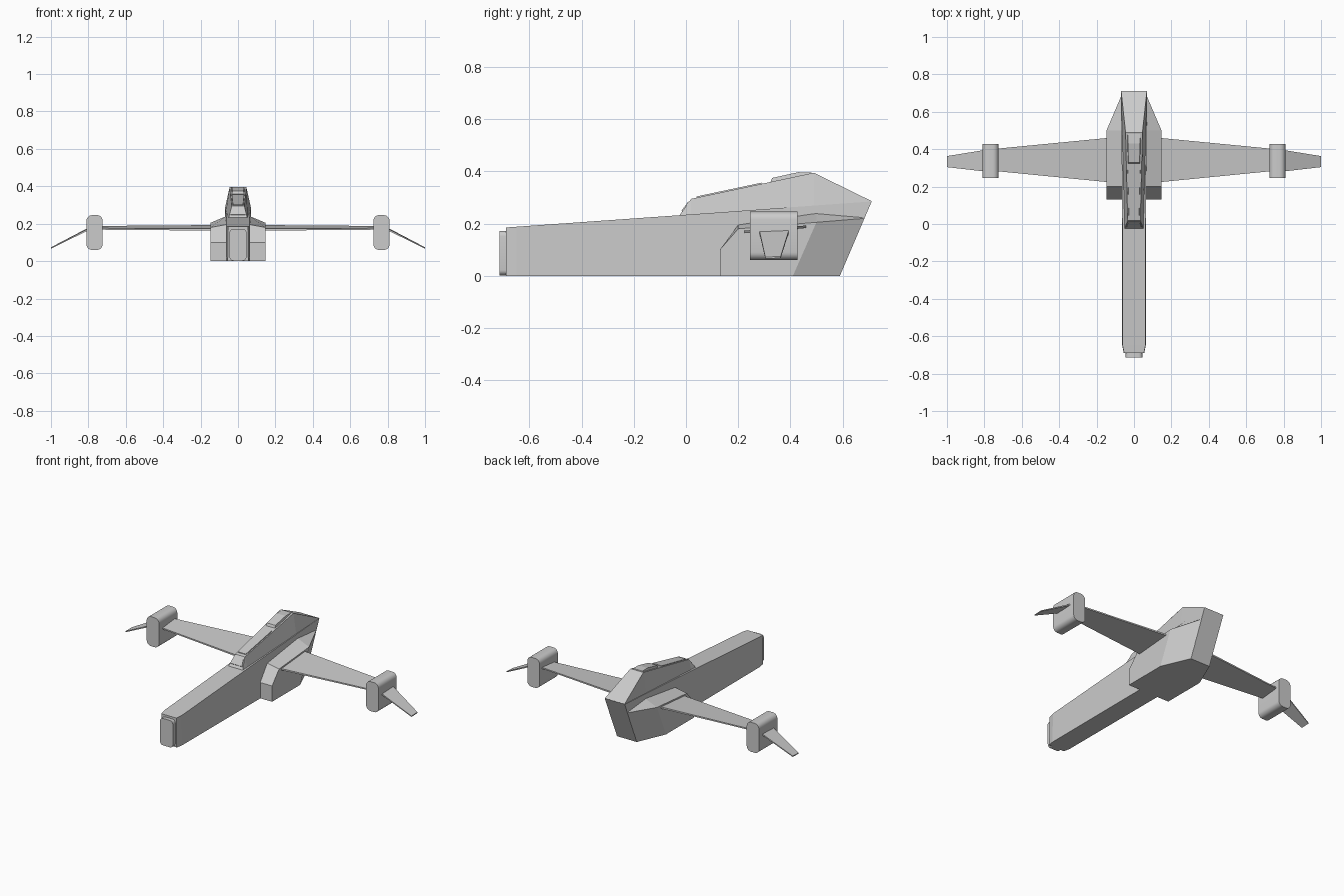
import bpy, bmesh, math
from mathutils import Vector

if "Cube" in bpy.data.objects:
    bpy.data.objects.remove(bpy.data.objects["Cube"], do_unlink=True)

GREY = (0.6, 0.6, 0.6, 1)
mat = bpy.data.materials.new("hull_grey")
mat.use_nodes = True
mat.diffuse_color = GREY
mat.node_tree.nodes["Principled BSDF"].inputs["Base Color"].default_value = GREY


def loft(name, rings):
    """Skin a closed solid through matching rings of points."""
    bm = bmesh.new()
    rows = [[bm.verts.new(p) for p in ring] for ring in rings]
    n = len(rows[0])
    for a, b in zip(rows, rows[1:]):
        for i in range(n):
            j = (i + 1) % n
            bm.faces.new((a[i], a[j], b[j], b[i]))
    bm.faces.new(rows[0])
    bm.faces.new(rows[-1])
    bmesh.ops.recalc_face_normals(bm, faces=bm.faces)
    mesh = bpy.data.meshes.new(name)
    bm.to_mesh(mesh)
    bm.free()
    obj = bpy.data.objects.new(name, mesh)
    bpy.context.collection.objects.link(obj)
    mesh.materials.append(mat)
    return obj


def across(stations):
    """Symmetric cross-sections: (y_low, z_low, half_low, y_top, z_top, half_top)."""
    return [[(-wl, yl, zl), (wl, yl, zl), (wt, yt, zt), (-wt, yt, zt)]
            for yl, zl, wl, yt, zt, wt in stations]


def rounded(cx, cz, hw, hh, r, y, steps=5):
    """Rounded rectangle in the xz plane."""
    pts = []
    for k, (sx, sz) in enumerate(((1, 1), (-1, 1), (-1, -1), (1, -1))):
        for s in range(steps + 1):
            a = math.radians(90 * (k + s / steps))
            pts.append((cx + sx * (hw - r) + r * math.cos(a), y,
                        cz + sz * (hh - r) + r * math.sin(a)))
    return pts


def smooth(obj):
    bpy.ops.object.select_all(action="DESELECT")
    obj.select_set(True)
    bpy.context.view_layer.objects.active = obj
    bpy.ops.object.shade_smooth_by_angle(angle=math.radians(35))


# Long wedge fuselage with a raked tail
loft("fuselage", across([
    (-0.69, 0, 0.055, -0.69, 0.185, 0.053),
    (-0.65, 0, 0.063, -0.65, 0.188, 0.061),
    (0.1, 0, 0.065, 0.1, 0.241, 0.063),
    (0.59, 0, 0.068, 0.712, 0.285, 0.07)]))

# Nose plate
smooth(loft("nose_plate", [rounded(0, 0.087, 0.045, 0.085, 0.02, y)
                           for y in (-0.715, -0.68)]))

# Cockpit housing: sloped windscreen, rising roof, falling rear deck
loft("cockpit", across([
    (-0.025, 0.23, 0.05, -0.022, 0.236, 0.049),
    (0.02, 0.23, 0.052, 0.02, 0.295, 0.034),
    (0.49, 0.265, 0.064, 0.49, 0.395, 0.045),
    (0.705, 0.28, 0.069, 0.712, 0.286, 0.069)]))

# Raised roof hatch and windscreen panels
loft("roof_hatch", across([
    (0.32, 0.35, 0.034, 0.33, 0.375, 0.03),
    (0.44, 0.375, 0.036, 0.43, 0.397, 0.032),
    (0.49, 0.385, 0.036, 0.48, 0.396, 0.032)]))
loft("windscreen_panel", across([
    (-0.013, 0.245, 0.04, -0.017, 0.25, 0.039),
    (0.013, 0.28, 0.032, 0.009, 0.285, 0.031)]))
loft("roof_panel", across([
    (0.04, 0.294, 0.029, 0.04, 0.304, 0.027),
    (0.29, 0.347, 0.035, 0.29, 0.357, 0.033)]))

for side, s in (("left", 1), ("right", -1)):
    # Side body: bevelled front, shoulder and tapered rear
    profile = ((0.13, 0.13, 0.1, 0.1), (0.2, 0.2, 0.18, 0.195),
               (0.41, 0.5, 0.205, 0.24), (0.59, 0.683, 0.22, 0.225))
    rings = []
    for k, (low_y, top_y, outer_z, inner_z) in enumerate(profile):
        w = 0.069 if k == 3 else 0.147
        rings.append([(s * 0.04, low_y, 0), (s * w, low_y, 0),
                      (s * w, top_y, outer_z), (s * 0.064, top_y, inner_z),
                      (s * 0.04, top_y, inner_z)])
    loft(side + "_side_body", rings)

    # Main wing, tilted slightly down at its leading edge
    def chord(x, y0, y1, z0, z1, t):
        return [(s * x, y0, z0), (s * x, y1, z1),
                (s * x, y1, z1 + t), (s * x, y0, z0 + t)]

    loft(side + "_wing", [chord(0.1, 0.22, 0.464, 0.163, 0.183, 0.01),
                          chord(0.74, 0.283, 0.402, 0.168, 0.18, 0.008)])

    # Rounded wing pod
    smooth(loft(side + "_pod", [rounded(s * 0.767, 0.153, 0.043, 0.093, 0.03, y)
                                for y in (0.245, 0.428)]))

    # Drooped wing tip
    loft(side + "_wing_tip", [chord(0.79, 0.28, 0.397, 0.17, 0.175, 0.009),
                              chord(1.0, 0.304, 0.363, 0.066, 0.068, 0.006)])
